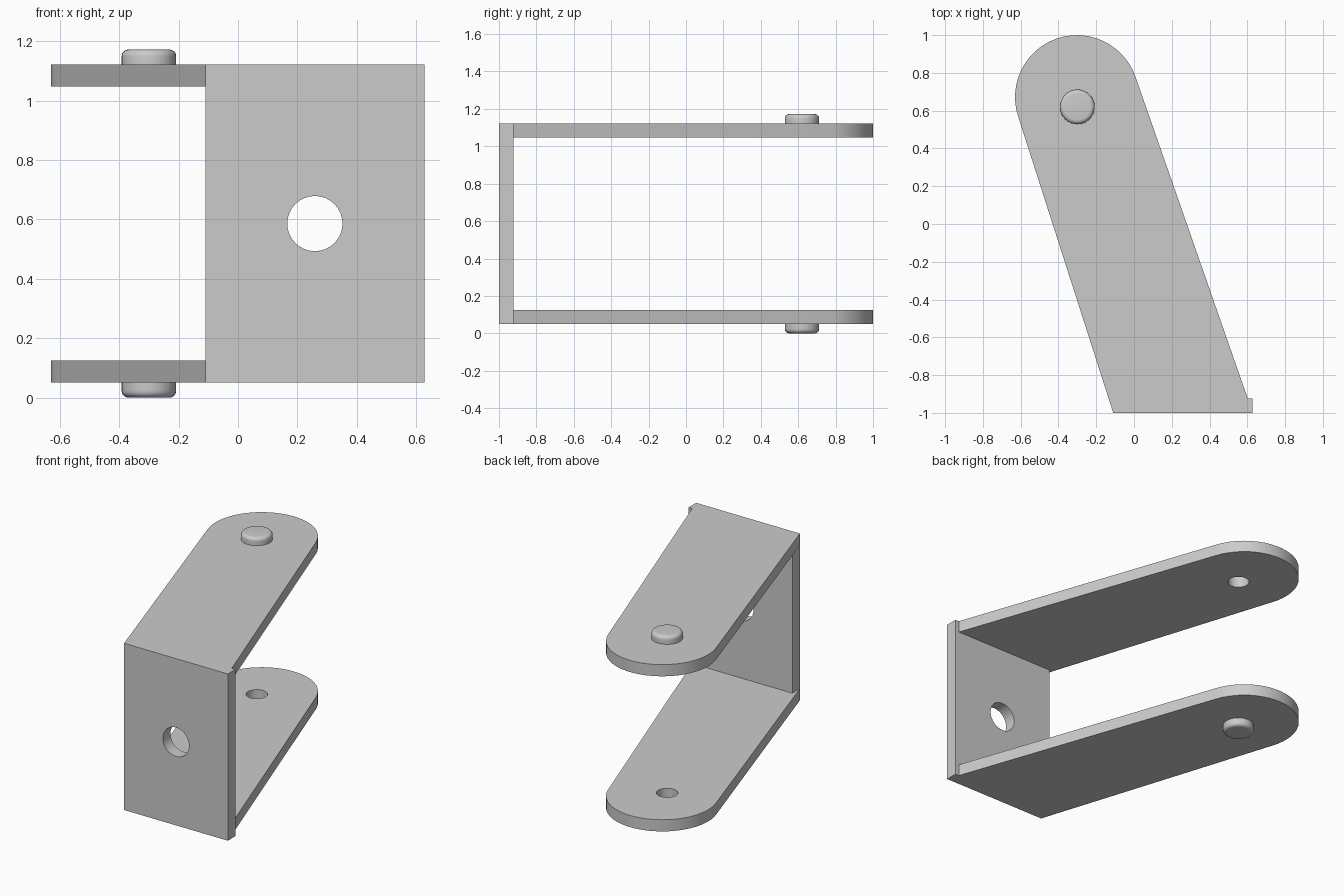
import bpy, bmesh
from math import cos, sin, pi, radians, atan2

if "Cube" in bpy.data.objects:
    bpy.data.objects.remove(bpy.data.objects["Cube"])

TOP = 1.172          # overall height
PIN = (-0.30, 0.62)  # pin axis in plan


def arc(cx, cy, r, a0, a1, n):
    return [(cx + r * cos(a0 + (a1 - a0) * i / n), cy + r * sin(a0 + (a1 - a0) * i / n))
            for i in range(n + 1)]


def circle(cx, cy, r, n=32):
    return arc(cx, cy, r, 0, 2 * pi, n)[:-1]


def finish(obj):
    bm = bmesh.new()
    bm.from_mesh(obj.data)
    bmesh.ops.remove_doubles(bm, verts=bm.verts, dist=1e-5)
    bmesh.ops.recalc_face_normals(bm, faces=bm.faces)
    bm.to_mesh(obj.data)
    bm.free()
    bpy.ops.object.select_all(action='DESELECT')
    obj.select_set(True)
    bpy.context.view_layer.objects.active = obj
    bpy.ops.object.shade_smooth_by_angle(angle=radians(30))


def sheet(name, loops, thickness, location, rotation=(0, 0, 0)):
    """Flat plate from an outline and a hole, thickness centred on location."""
    cu = bpy.data.curves.new(name, 'CURVE')
    cu.dimensions = '2D'
    cu.fill_mode = 'BOTH'
    cu.extrude = thickness / 2
    for pts in loops:
        sp = cu.splines.new('POLY')
        sp.points.add(len(pts) - 1)
        for p, (x, y) in zip(sp.points, pts):
            p.co = (x, y, 0, 1)
        sp.use_cyclic_u = True
    obj = bpy.data.objects.new(name, cu)
    bpy.context.collection.objects.link(obj)
    obj.location = location
    obj.rotation_euler = rotation
    bpy.ops.object.select_all(action='DESELECT')
    obj.select_set(True)
    bpy.context.view_layer.objects.active = obj
    bpy.ops.object.convert(target='MESH')
    finish(bpy.context.object)


def pin(name, top):
    """Round-edged pin head with a blind hole on the inner side."""
    profile = [(0, 0.035), (0.063, 0.035), (0.063, 0.05), (0.092, 0.05)]
    profile += arc(0.069, 0.023, 0.023, 0, -pi / 2, 6) + [(0, 0)]
    bm = bmesh.new()
    vs = [bm.verts.new((r, 0, TOP - z if top else z)) for r, z in profile]
    es = [bm.edges.new(e) for e in zip(vs, vs[1:])]
    bmesh.ops.spin(bm, geom=vs + es, cent=(0, 0, 0), axis=(0, 0, 1),
                   angle=2 * pi, steps=32)
    me = bpy.data.meshes.new(name)
    bm.to_mesh(me)
    bm.free()
    obj = bpy.data.objects.new(name, me)
    obj.location = (*PIN, 0)
    bpy.context.collection.objects.link(obj)
    finish(obj)


# Slanted arms with rounded ends and pin heads
slant = atan2(0.33, 0.944)
outline = [(-0.11, -1), (-0.11, -0.923), (0.602, -0.923)]
outline += arc(-0.302, 0.672, 0.328, slant, slant + pi, 24)
for side, z in (("lower", 0.0875), ("upper", TOP - 0.0875)):
    sheet(side + "_arm", [outline, circle(*PIN, 0.063)], 0.075, (0, 0, z))
    pin(side + "_pin", side == "upper")

# Upright mounting plate with round hole
plate = [(-0.11, 0.05), (0.628, 0.05), (0.628, TOP - 0.05), (-0.11, TOP - 0.05)]
sheet("mounting_plate", [plate, circle(0.259, TOP / 2, 0.093)], 0.077,
      (0, -0.9615, 0), (pi / 2, 0, 0))
